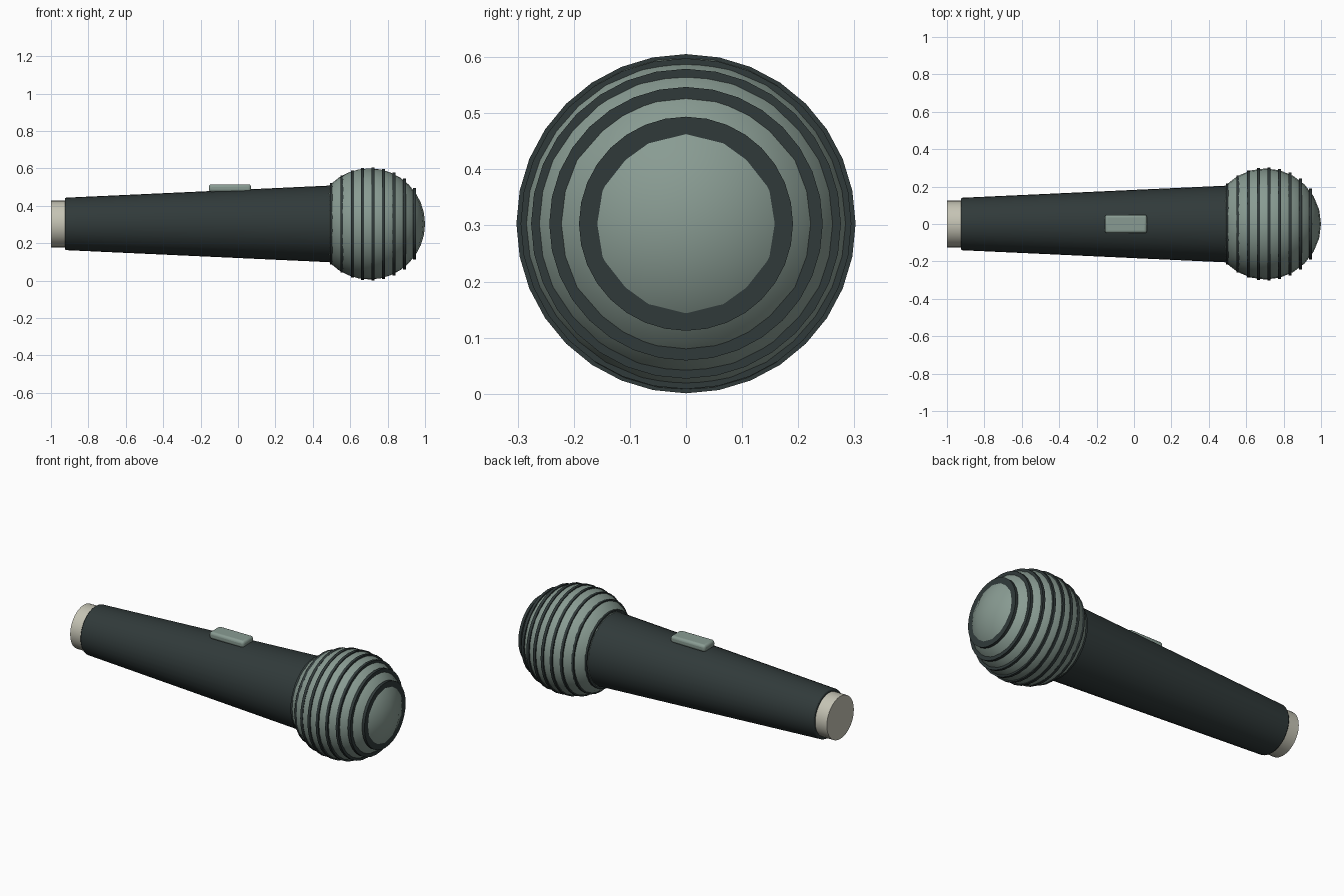
import bpy
import math

if "Cube" in bpy.data.objects:
    bpy.data.objects.remove(bpy.data.objects["Cube"], do_unlink=True)

AXIS_Z = 0.303


def material(name, rgb):
    mat = bpy.data.materials.new(name)
    mat.use_nodes = True
    mat.diffuse_color = (*rgb, 1)
    mat.node_tree.nodes["Principled BSDF"].inputs["Base Color"].default_value = (*rgb, 1)
    return mat


charcoal = material("charcoal", (0.03, 0.042, 0.042))
sage = material("sage grey", (0.25, 0.33, 0.29))
cream = material("warm grey", (0.56, 0.55, 0.46))


def finish(name, mat, bevel=0.0, segments=2):
    obj = bpy.context.object
    obj.name = name
    obj.data.materials.append(mat)
    bpy.ops.object.transform_apply(location=False, rotation=True, scale=True)
    if bevel:
        mod = obj.modifiers.new("Rounded edges", 'BEVEL')
        mod.width = bevel
        mod.segments = segments
        mod.limit_method = 'ANGLE'
    bpy.ops.object.shade_smooth_by_angle(angle=math.radians(35))
    return obj


def barrel(name, x0, x1, r0, r1, mat, sides=32, bevel=0.0):
    """Closed cone or cylinder lying along the x axis."""
    bpy.ops.mesh.primitive_cone_add(
        vertices=sides, radius1=r0, radius2=r1, depth=x1 - x0,
        location=((x0 + x1) / 2, 0, AXIS_Z), rotation=(0, math.pi / 2, 0))
    return finish(name, mat, bevel)


# Tapered handle and end connector
barrel("handle", -0.925, 0.495, 0.14, 0.205, charcoal, bevel=0.006)
barrel("end_connector", -1.0, -0.9, 0.125, 0.125, cream)

# Round grille
bpy.ops.mesh.primitive_uv_sphere_add(segments=24, ring_count=16, radius=0.297,
                                     location=(0.703, 0, AXIS_Z))
finish("grille_ball", sage)

# Flat bands that follow a slightly larger, forward-shifted sphere
for i in range(9):
    x = 0.5 + i * 0.0556
    r = math.sqrt(0.3025 ** 2 - (x - 0.71) ** 2)
    barrel(f"grille_band_{i + 1}", x - 0.008, x + 0.008, r, r, charcoal)

# Switch on top of the handle
bpy.ops.mesh.primitive_cube_add(size=1, location=(-0.043, 0, 0.4945))
bpy.context.object.scale = (0.225, 0.098, 0.041)
finish("switch", sage, bevel=0.014, segments=3)
